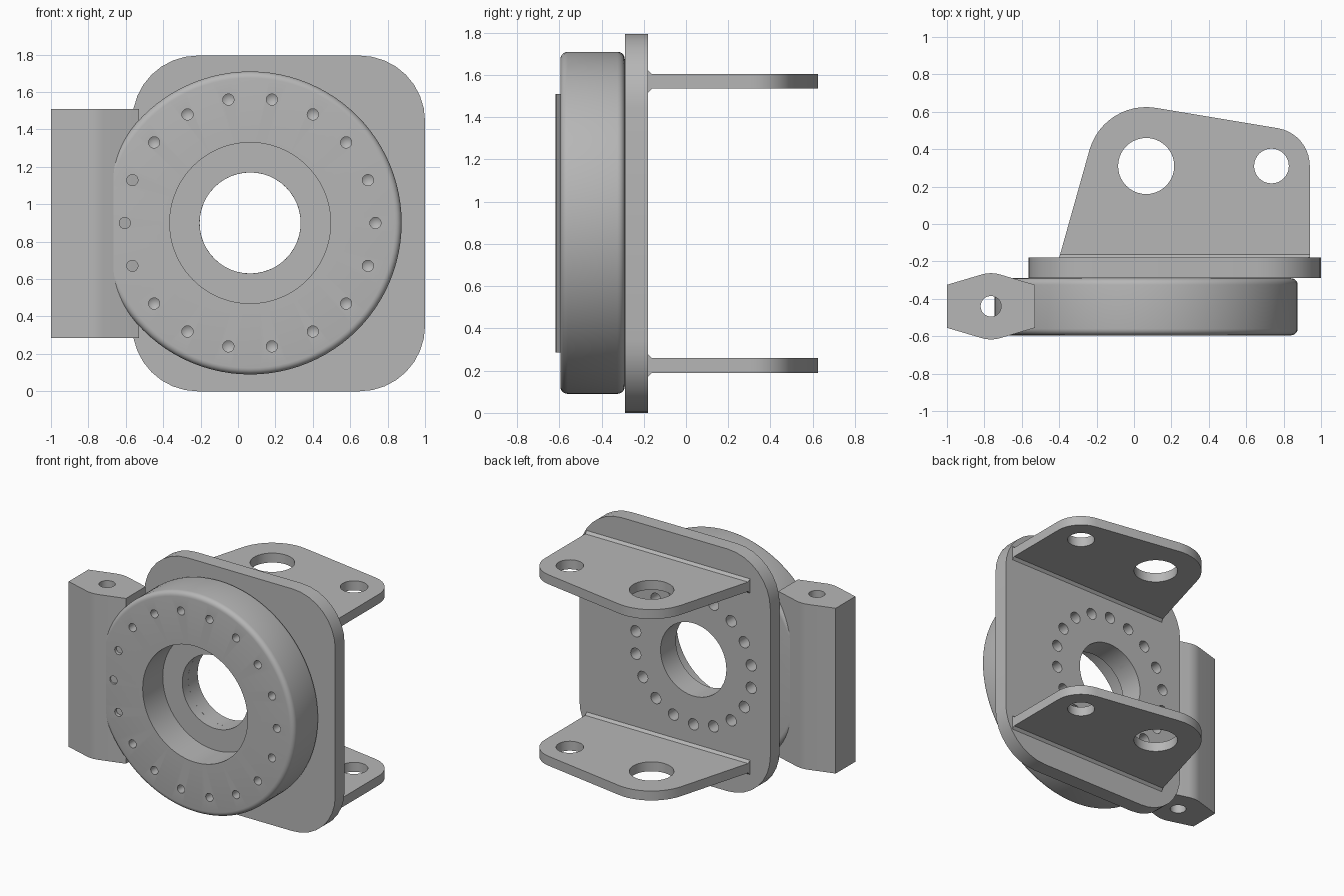
import bpy, bmesh
from math import pi, sin, cos, radians
from mathutils import Vector

cube = bpy.data.objects.get("Cube")
if cube:
    bpy.data.objects.remove(cube)

steel = bpy.data.materials.new("plain grey")
steel.use_nodes = True
GREY = (0.47, 0.47, 0.47, 1)
steel.diffuse_color = GREY
steel.node_tree.nodes["Principled BSDF"].inputs["Base Color"].default_value = GREY

CX, CZ = 0.065, 0.9          # ring axis
FRONT, SEAM, BACK = -0.595, -0.29, -0.18


def finish(bm, name):
    bmesh.ops.remove_doubles(bm, verts=bm.verts, dist=1e-5)
    bmesh.ops.recalc_face_normals(bm, faces=bm.faces)
    mesh = bpy.data.meshes.new(name)
    bm.to_mesh(mesh)
    bm.free()
    mesh.materials.append(steel)
    ob = bpy.data.objects.new(name, mesh)
    bpy.context.collection.objects.link(ob)
    return ob


def arc(cx, cy, r, a0, a1, n):
    angles = [radians(a0 + (a1 - a0) * i / n) for i in range(n + 1)]
    return [(cx + r * cos(a), cy + r * sin(a)) for a in angles]


def prism(name, outline, lo, hi, axis):
    """Extrude an outline along y (points are x, z) or z (points are x, y)."""
    place = (lambda p, h: (p[0], h, p[1])) if axis == "y" else (lambda p, h: (p[0], p[1], h))
    bm = bmesh.new()
    face = bm.faces.new([bm.verts.new(place(p, lo)) for p in outline])
    top = bmesh.ops.extrude_face_region(bm, geom=[face])["geom"]
    shift = Vector(place((0, 0), hi - lo))
    bmesh.ops.translate(bm, vec=shift, verts=[v for v in top if isinstance(v, bmesh.types.BMVert)])
    return finish(bm, name)


def revolve(bm, profile, centre, axis, steps, closed=False):
    """Spin (radius, height) points about an axis through the centre."""
    c = Vector(centre)
    up = Vector((0, 1, 0)) if axis == "y" else Vector((0, 0, 1))
    vs = [bm.verts.new(c + Vector((r, 0, 0)) + up * h) for r, h in profile]
    pairs = list(zip(vs, vs[1:] + vs[:1])) if closed else list(zip(vs, vs[1:]))
    edges = [bm.edges.new(p) for p in pairs]
    bmesh.ops.spin(bm, geom=vs + edges, cent=c, axis=up, angle=2 * pi, steps=steps)


def cylinder(bm, r, lo, hi, centre, axis, steps=32):
    revolve(bm, [(0, lo), (r, lo), (r, hi), (0, hi)], centre, axis, steps)


def cut(targets, cutter):
    for ob in targets:
        mod = ob.modifiers.new("cut", "BOOLEAN")
        mod.operation, mod.object, mod.solver = "DIFFERENCE", cutter, "EXACT"
        dg = bpy.context.evaluated_depsgraph_get()
        mesh = bpy.data.meshes.new_from_object(ob.evaluated_get(dg))
        ob.modifiers.clear()
        ob.data = mesh
    bpy.data.objects.remove(cutter)


# Ring with rounded rims, wide front bore and a thin back flange
R, B = 0.81, 0.035
profile = [(0.43, FRONT)] + arc(R - B, FRONT + B, B, -90, 0, 5)
profile += arc(R - B, SEAM - B, B, 0, 90, 5)
profile += [(0.27, SEAM), (0.27, -0.36), (0.43, -0.36)]
bm = bmesh.new()
revolve(bm, profile, (CX, 0, CZ), "y", 96, closed=True)
ring = finish(bm, "ring")

# Mounting plate with rounded corners
x0, x1, z1, r = -0.565, 1.0, 1.795, 0.35
outline = []
for cx, cz, a in ((x1 - r, z1 - r, 0), (x0 + r, z1 - r, 90), (x0 + r, r, 180), (x1 - r, r, 270)):
    outline += arc(cx, cz, r, a, a + 90, 8)
plate = prism("mounting_plate", outline, SEAM, BACK, "y")

bm = bmesh.new()
cylinder(bm, 0.27, -0.33, -0.1, (CX, 0, CZ), "y", 48)
cut([plate], finish(bm, "bore_cutter"))

# Front bolt holes, blind with conical ends
bm = bmesh.new()
for i in range(18):
    a = radians(20 * i)
    c = (CX + 0.67 * cos(a), 0, CZ + 0.67 * sin(a))
    revolve(bm, [(0, -0.7), (0.03, -0.7), (0.03, -0.5), (0, -0.48)], c, "y", 16)
cut([ring], finish(bm, "front_drills"))

# Back bolt holes through the plate into the ring
bm = bmesh.new()
for i in range(18):
    a = radians(20 * i + 10)
    c = (CX + 0.48 * cos(a), 0, CZ + 0.48 * sin(a))
    revolve(bm, [(0, -0.1), (0.042, -0.1), (0.042, -0.39), (0, -0.41)], c, "y", 16)
cut([plate, ring], finish(bm, "back_drills"))

# Side block with softened ridges and a long pin hole
hx, hy, half = -0.765, -0.44, 0.235
outline = [(hx + half, hy + 0.115)] + arc(hx, hy, 0.177, 75, 105, 6)
outline += [(hx - half, hy + 0.115), (hx - half, hy - 0.115)]
outline += arc(hx, hy, 0.177, 255, 285, 6) + [(hx + half, hy - 0.115)]
block = prism("side_block", outline, 0.285, 1.51, "z")
bm = bmesh.new()
cylinder(bm, 0.055, 0.1, 1.7, (hx, hy, 0), "z")
cut([block], finish(bm, "pin_hole_cutter"))

# Two lugs at the back, each with two holes and small fillets
lug_outline = [(0.94, BACK)] + arc(0.735, 0.31, 0.205, 0, 80.5, 10)
lug_outline += arc(CX, 0.31, 0.315, 80.5, 164, 12) + [(-0.4, BACK)]
parts = [ring, plate, block]
for label, lo, hi in (("upper", 1.535, 1.605), ("lower", 0.19, 0.26)):
    lug = prism(label + "_lug", lug_outline, lo, hi, "z")
    bm = bmesh.new()
    cylinder(bm, 0.15, lo - 0.1, hi + 0.1, (CX, 0.31, 0), "z", 40)
    cylinder(bm, 0.093, lo - 0.1, hi + 0.1, (0.735, 0.31, 0), "z")
    cut([lug], finish(bm, "lug_hole_cutter"))
    parts.append(lug)
    for side, z, s in (("top", hi, 1), ("bottom", lo, -1)):
        bm = bmesh.new()
        ends = []
        for x0, x1 in ((-0.4, -0.395), (0.94, 0.94)):
            ends.append([bm.verts.new(p) for p in (
                (x0, BACK, z), (x1, BACK + 0.018, z), (x0, BACK, z + s * 0.018))])
        a, b = ends
        bm.faces.new(a)
        bm.faces.new(b)
        for i in range(3):
            j = (i + 1) % 3
            bm.faces.new((a[i], a[j], b[j], b[i]))
        finish(bm, label + "_lug_fillet_" + side)

# Smooth the curved walls, keep the edges sharp
bpy.ops.object.select_all(action="DESELECT")
for ob in parts:
    ob.select_set(True)
bpy.context.view_layer.objects.active = ring
bpy.ops.object.shade_smooth_by_angle(angle=radians(30))
